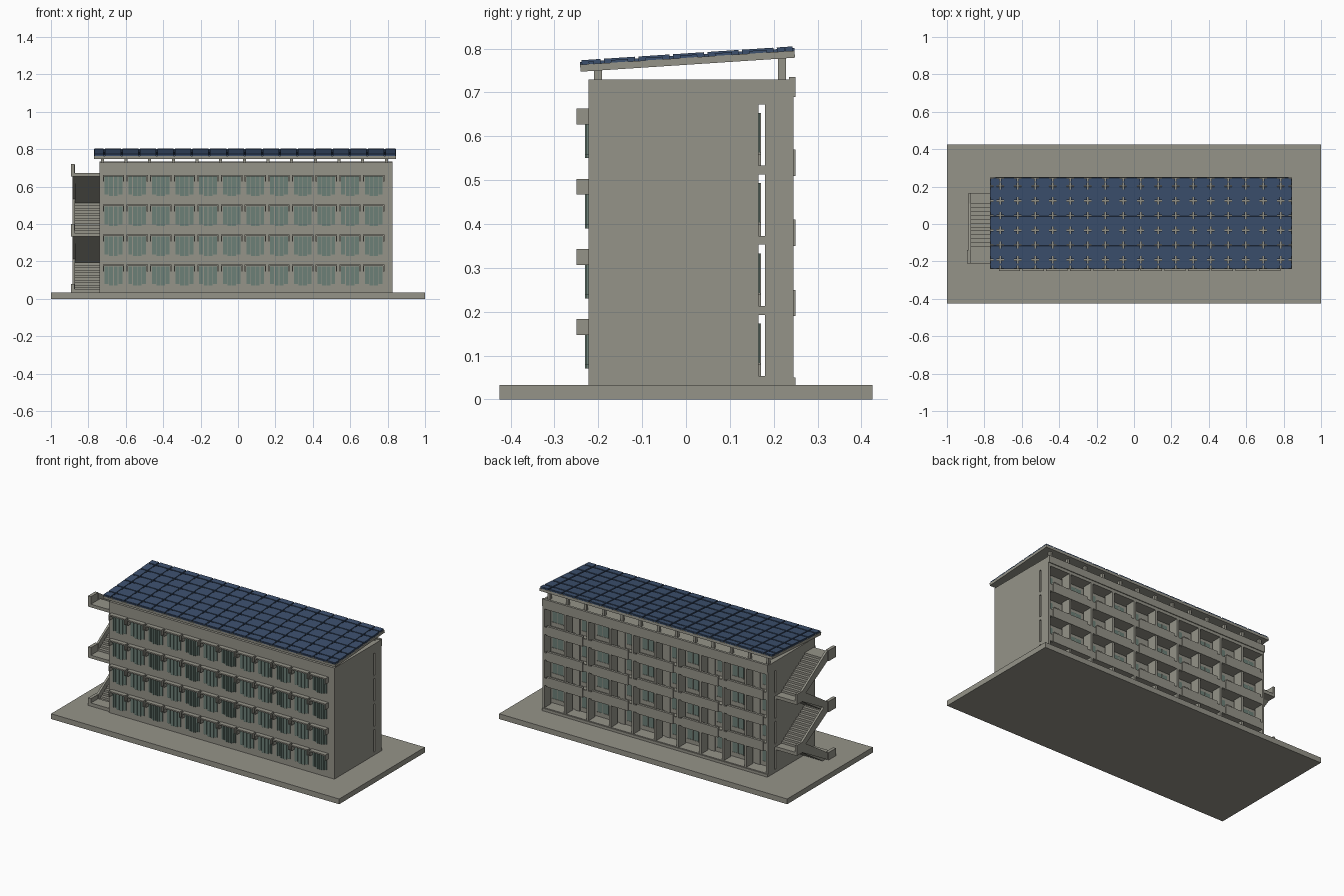
import bpy, bmesh, math
from mathutils import Matrix, Vector

if "Cube" in bpy.data.objects:
    bpy.data.objects.remove(bpy.data.objects["Cube"])


def material(name, rgb):
    m = bpy.data.materials.new(name)
    m.diffuse_color = (*rgb, 1)
    m.use_nodes = True
    m.node_tree.nodes["Principled BSDF"].inputs["Base Color"].default_value = m.diffuse_color
    return m


CONCRETE = material("concrete", (0.30, 0.295, 0.25))
GLASS = material("green_glass", (0.15, 0.215, 0.185))
PANEL = material("solar_blue", (0.045, 0.08, 0.155))


def finish(name, bm, mat):
    bmesh.ops.recalc_face_normals(bm, faces=bm.faces)
    me = bpy.data.meshes.new(name)
    bm.to_mesh(me)
    bm.free()
    me.materials.append(mat)
    ob = bpy.data.objects.new(name, me)
    bpy.context.collection.objects.link(ob)
    return ob


def boxes(name, items, mat=CONCRETE):
    """One object made of boxes (x0, x1, y0, y1, z0, z1)."""
    bm = bmesh.new()
    for x0, x1, y0, y1, z0, z1 in items:
        centre = Vector(((x0 + x1) / 2, (y0 + y1) / 2, (z0 + z1) / 2))
        size = Matrix.Diagonal((x1 - x0, y1 - y0, z1 - z0, 1))
        bmesh.ops.create_cube(bm, size=1, matrix=Matrix.Translation(centre) @ size)
    return finish(name, bm, mat)


def extrude_x(name, profile, x0, x1, mat=CONCRETE):
    """Extrude a (y, z) outline along x."""
    bm = bmesh.new()
    face = bm.faces.new([bm.verts.new((x0, y, z)) for y, z in profile])
    new = bmesh.ops.extrude_face_region(bm, geom=[face])["geom"]
    moved = [v for v in new if isinstance(v, bmesh.types.BMVert)]
    bmesh.ops.translate(bm, verts=moved, vec=(x1 - x0, 0, 0))
    return finish(name, bm, mat)


XL, XR = -0.74, 0.825           # building ends
Y_FRONT, Y_WALL, Y_BACK = -0.222, 0.165, 0.245
FLOORS = [0.033, 0.193, 0.353, 0.513]
STEP = 0.16

boxes("ground_slab", [(-1, 1, -0.425, 0.425, 0, 0.033)])
boxes("main_block", [(XL, XR, Y_FRONT, Y_WALL, 0.033, 0.73)])

# Rear gallery: floor slabs, roof edge, end walls and dividing fins
slabs = [(XL, XR, Y_WALL, Y_BACK, z, z + 0.02) for z in FLOORS]
slabs.append((XL, XR, Y_WALL, Y_BACK, 0.672, 0.73))
boxes("gallery_slabs", slabs)
boxes("gallery_end_walls", [(x, x + 0.014, 0.18, Y_BACK, 0.033, 0.73)
                            for x in (XL, XR - 0.014)])
CELLS = 10
W = (XR - XL) / CELLS
boxes("gallery_fins", [(XL + i * W - 0.007, XL + i * W + 0.007, 0.18, Y_BACK, 0.033, 0.70)
                       for i in range(1, CELLS)])

# Rear parapets with slightly projecting bands
parapets, bands = [], []
for z in FLOORS[1:]:
    parapets.append((XL, XR, 0.235, Y_BACK, z, z + 0.045))
    for i in range(CELLS // 2):
        x = XL + 2 * i * W
        bands.append((x + 0.03, x + 2 * W - 0.03, 0.235, 0.25, z - 0.003, z + 0.057))
bands.append((XL, XR, 0.235, 0.25, 0.69, 0.735))
bands.append((XL, XR, 0.235, 0.25, 0.033, 0.05))
boxes("gallery_parapets", parapets)
boxes("gallery_bands", bands)

# Gallery doors and windows, mirrored in pairs
doors, panes, frames = [], [], []
for z in FLOORS:
    for i in range(CELLS):
        xc = XL + (i + 0.5) * W
        s = 1 if i % 2 else -1
        d, g = xc - s * 0.045, xc + s * 0.025
        doors.append((d - 0.017, d + 0.017, Y_WALL, 0.171, z + 0.02, z + 0.122))
        panes.append((g - 0.038, g + 0.038, Y_WALL, 0.169, z + 0.05, z + 0.14))
        frames.append((g - 0.002, g + 0.002, Y_WALL, 0.171, z + 0.05, z + 0.14))
        frames.append((g - 0.04, g + 0.04, Y_WALL, 0.171, z + 0.045, z + 0.05))
boxes("gallery_doors", doors)
boxes("gallery_windows", panes, GLASS)
boxes("gallery_window_frames", frames)

# Front windows: four tall panes under a hood with side cheeks
BAYS, BAY = 12, 0.1265
hoods, glass, bars = [], [], []
for z in FLOORS:
    top = z + 0.15
    for i in range(BAYS):
        xc = -0.666 + i * BAY
        a, b = xc - 0.057, xc + 0.057
        hoods.append((a, b, -0.25, Y_FRONT, top - 0.008, top))
        hoods.append((a, a + 0.006, -0.25, Y_FRONT, top - 0.036, top - 0.008))
        hoods.append((b - 0.006, b, -0.25, Y_FRONT, top - 0.036, top - 0.008))
        for k in range(4):
            px = xc + (k - 1.5) * 0.0245
            low = z + (0.037 if k in (1, 2) else 0.045)
            glass.append((px - 0.0105, px + 0.0105, -0.228, Y_FRONT, low, top - 0.01))
            bars.append((px - 0.001, px + 0.001, -0.230, Y_FRONT, low, top - 0.01))
boxes("front_window_hoods", hoods)
boxes("front_windows", glass, GLASS)
boxes("front_window_bars", bars, GLASS)

# Roof posts, short in front and tall behind
posts = []
for i in range(BAYS + 1):
    x = -0.725 + i * BAY
    posts.append((x - 0.008, x + 0.008, -0.21, -0.192, 0.73, 0.756))
    posts.append((x - 0.008, x + 0.008, 0.21, 0.228, 0.73, 0.782))
boxes("roof_posts", posts)

# Sloping roof carrying a grid of solar panels with open corners
RX0, RX1, RY0, RY1 = -0.77, 0.845, -0.241, 0.249
xs = [RX0] + [-0.714 + 0.0936 * i for i in range(17)] + [RX1]
ys = [RY0] + [-0.19 + 0.079 * i for i in range(6)] + [RY1]
solar = []
G, A = 0.004, 0.02
for x0, x1 in zip(xs, xs[1:]):
    for y0, y1 in zip(ys, ys[1:]):
        solar.append((x0 + G, x1 - G, y0 + G, y1 - G, 0.016, 0.026))
        solar.append((x0, x1, y0 + A, y1 - A, 0.016, 0.022))
        solar.append((x0 + A, x1 - A, y0, y1, 0.016, 0.022))
tilt = math.atan2(0.032, 0.49)
for ob in (boxes("roof_slab", [(RX0, RX1, RY0, RY1, 0, 0.016)]),
           boxes("solar_panels", solar, PANEL)):
    ob.rotation_euler.x = tilt
    ob.location.z = 0.763

# Outside stair: flights alternate rising to the back and to the front
SX0, SX1 = -0.885, XL
YF, YB, N = -0.14, 0.11, 12
for f, z0 in enumerate(FLOORS):
    ya, yb = (YF, YB) if f % 2 == 0 else (YB, YF)
    dy, dz = (yb - ya) / N, STEP / N
    steps = [(ya, z0)]
    for i in range(N):
        steps += [(ya + i * dy, z0 + (i + 1) * dz), (ya + (i + 1) * dy, z0 + (i + 1) * dz)]
    steps += [(yb, z0 + STEP - 0.02), (ya + 1.5 * dy, z0)]
    extrude_x(f"stair_flight_{f + 1}", steps, SX0 + 0.013, SX1)
    extrude_x(f"stair_parapet_{f + 1}",
              [(ya, z0), (ya, z0 + 0.045), (yb, z0 + STEP + 0.045), (yb, z0 + STEP - 0.02)],
              SX0, SX0 + 0.013)

# Stair landings with low outer walls
landings = []
for z in (0.053, 0.353, 0.673):
    landings.append((-0.893, SX1, -0.212, YF, z - 0.02, z))
    landings.append((-0.893, -0.873, -0.212, YF, z - 0.02, z + (0.027 if z < 0.1 else 0.047)))
for z in (0.193, 0.513):
    landings.append((SX0, SX1, YB, Y_WALL, z - 0.02, z))
    landings.append((SX0, SX0 + 0.013, YB, Y_WALL, z, z + 0.045))
boxes("stair_landings", landings)
